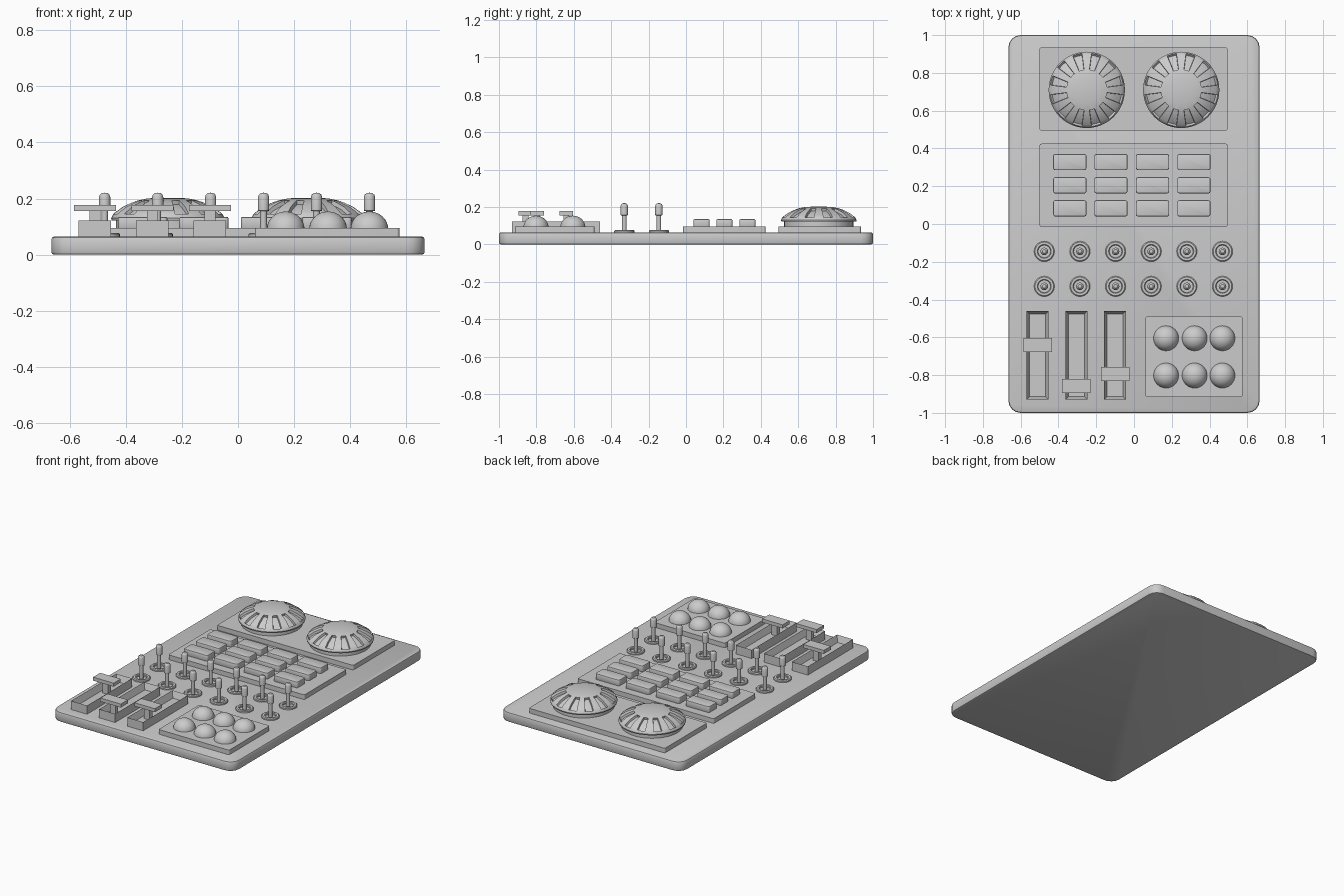
import bpy, bmesh
from math import cos, sin, pi, radians

cube = bpy.data.objects.get("Cube")
if cube:
    bpy.data.objects.remove(cube)

grey = bpy.data.materials.new("panel grey")
grey.use_nodes = True
colour = (0.6, 0.6, 0.6, 1)
grey.diffuse_color = colour
grey.node_tree.nodes["Principled BSDF"].inputs["Base Color"].default_value = colour


def finish(name, bm, smooth=True):
    bmesh.ops.recalc_face_normals(bm, faces=bm.faces)
    mesh = bpy.data.meshes.new(name)
    bm.to_mesh(mesh)
    bm.free()
    mesh.materials.append(grey)
    ob = bpy.data.objects.new(name, mesh)
    bpy.context.collection.objects.link(ob)
    if smooth:
        bpy.ops.object.select_all(action='DESELECT')
        ob.select_set(True)
        bpy.context.view_layer.objects.active = ob
        bpy.ops.object.shade_smooth_by_angle(angle=radians(35))
    return ob


def box(name, x, y, z, corner=0, edge=0, slot=None):
    """Box from (min, max) pairs, with rounded corners, eased edges or a slot (wall, floor)."""
    bm = bmesh.new()
    bmesh.ops.create_cube(bm, size=1)
    for v in bm.verts:
        v.co = [a + (c + 0.5) * (b - a) for c, (a, b) in zip(v.co, (x, y, z))]
    if corner:
        upright = [e for e in bm.edges if abs(e.verts[0].co.z - e.verts[1].co.z) > 1e-4]
        bmesh.ops.bevel(bm, geom=upright, offset=corner, segments=4, profile=0.5, affect='EDGES')
    if edge:
        rims = [e for e in bm.edges if abs(e.verts[0].co.z - e.verts[1].co.z) < 1e-4]
        bmesh.ops.bevel(bm, geom=rims, offset=edge, segments=2, profile=0.5, affect='EDGES')
    if slot:
        bm.normal_update()
        top = max(bm.faces, key=lambda f: f.normal.z)
        bmesh.ops.inset_region(bm, faces=[top], thickness=slot[0])
        for v in top.verts:
            v.co.z = slot[1]
    return finish(name, bm, bool(corner))


def lathe(name, x, y, profile, sides, closed=False):
    """Turn (radius, height) points around a vertical axis; zero radius closes to a pole."""
    bm = bmesh.new()
    rings = []
    for r, z in profile:
        n = sides if r else 1
        rings.append([bm.verts.new((x + r * cos(2 * pi * i / sides),
                                    y + r * sin(2 * pi * i / sides), z)) for i in range(n)])
    for a, b in zip(rings, rings[1:] + (rings[:1] if closed else [])):
        for i in range(sides):
            j = (i + 1) % sides
            quad = [a[i % len(a)], a[j % len(a)], b[j % len(b)], b[i % len(b)]]
            bm.faces.new(list(dict.fromkeys(quad)))
    return name, bm


# Base slab and raised plates
box("base", (-0.665, 0.665), (-1, 1), (0, 0.065), 0.065, 0.01)
box("dial_plate", (-0.5, 0.495), (0.495, 0.935), (0.06, 0.096), 0.01)
box("button_plate", (-0.5, 0.495), (-0.015, 0.425), (0.06, 0.096), 0.01)
box("pad_plate", (0.06, 0.575), (-0.915, -0.49), (0.06, 0.096), 0.01)

# Two large domes with twelve recessed slots
SLOTS = 12
for x in (-0.25, 0.25):
    finish("dome_foot", lathe("", x, 0.71, [(0.185, 0.09), (0.185, 0.13)], 48)[1])
    name, bm = lathe("dome", x, 0.71, [
        (0, 0.122), (0.2, 0.122), (0.202, 0.13), (0.195, 0.145), (0.185, 0.153), (0.16, 0.171),
        (0.13, 0.185), (0.108, 0.193), (0.07, 0.201), (0, 0.203)], SLOTS * 4)
    bmesh.ops.recalc_face_normals(bm, faces=bm.faces)
    wells = []
    for f in bm.faces:
        c = f.calc_center_median()
        dx, dy = c.x - x, c.y - 0.71
        r = (dx * dx + dy * dy) ** 0.5
        step = min(range(SLOTS * 4), key=lambda i: (cos((i + .5) * 2 * pi / SLOTS / 4) * r - dx) ** 2
                   + (sin((i + .5) * 2 * pi / SLOTS / 4) * r - dy) ** 2)
        if c.z > 0.145 and 0.108 < r < 0.19 and step % 4 in (1, 2):
            wells.append(f)
    bmesh.ops.inset_region(bm, faces=wells, thickness=0.002, depth=-0.014)
    finish(name, bm)

# Grid of push buttons
for x in (-0.34, -0.122, 0.098, 0.317):
    for y in (0.083, 0.205, 0.328):
        box("push_button", (x - 0.088, x + 0.088), (y - 0.043, y + 0.043), (0.09, 0.135), 0.012, 0.006)

# Toggle sticks, each with a collar ring
for i in range(6):
    x = -0.475 + i * 0.1887
    for y in (-0.145, -0.33):
        ring = [(0.033, 0.06), (0.033, 0.074), (0.037, 0.078), (0.049, 0.078), (0.054, 0.073), (0.054, 0.06)]
        finish("toggle_collar", lathe("", x, y, ring, 24, True)[1])
        stick = [(0.012, 0.06), (0.012, 0.155), (0.02, 0.157), (0.02, 0.205),
                 (0.017, 0.214), (0.01, 0.22), (0, 0.221)]
        finish("toggle_stick", lathe("", x, y, stick, 16)[1])

# Sliders: slotted track, stem and cap
for x, y in ((-0.51, -0.64), (-0.305, -0.858), (-0.1, -0.795)):
    box("slider_track", (x - 0.058, x + 0.058), (-0.93, -0.46), (0.06, 0.122), slot=(0.022, 0.08))
    box("slider_stem", (x - 0.02, x + 0.02), (y - 0.015, y + 0.015), (0.075, 0.16))
    box("slider_cap", (x - 0.075, x + 0.075), (y - 0.037, y + 0.037), (0.155, 0.178))

# Domed pads
for x in (0.17, 0.321, 0.468):
    for y in (-0.605, -0.802):
        arc = [(0.067 * cos(i * pi / 16), 0.092 + 0.062 * sin(i * pi / 16)) for i in range(8)]
        finish("domed_pad", lathe("", x, y, arc + [(0, 0.154)], 32)[1])
